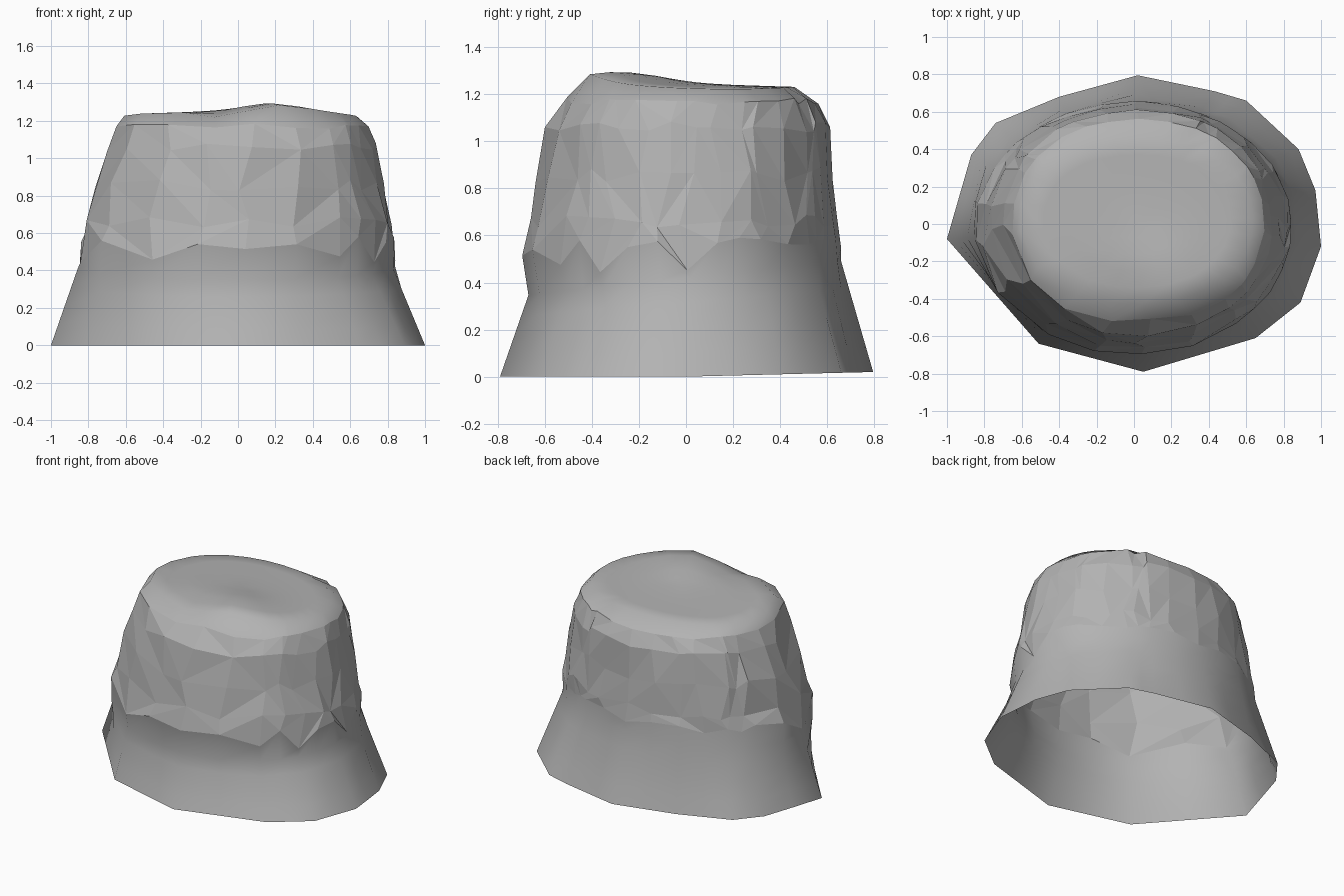
import bpy, bmesh, math, random

if "Cube" in bpy.data.objects:
    bpy.data.objects.remove(bpy.data.objects["Cube"])

random.seed(11)

# Flared brim outline, seen from above
OUTLINE = [(1, -.12), (.97, .18), (.88, .40), (.60, .66), (.43, .71), (.02, .795),
           (-.40, .68), (-.74, .54), (-.87, .37), (-1, -.08), (-.51, -.64),
           (.05, -.79), (.65, -.61), (.89, -.42)]

# Crown rings: z, min x, max x, min y, max y, roughness, squareness
RINGS = [(.42, -.86, .84, -.67, .66, .003, 2.0),
         (.53, -.85, .845, -.695, .655, .008, 2.0),
         (.66, -.81, .82, -.66, .645, .012, 2.05),
         (.86, -.76, .775, -.632, .628, .014, 2.1),
         (1.06, -.695, .735, -.595, .607, .010, 2.15),
         (1.17, -.652, .695, -.54, .56, .006, 2.15)]

# Columns run through each outline corner and each edge midpoint
columns = []
for i, (x, y) in enumerate(OUTLINE):
    nx, ny = OUTLINE[(i + 1) % len(OUTLINE)]
    columns += [(x, y), ((x + nx) / 2, (y + ny) / 2)]
N = len(columns)
angles = [math.atan2(y, x) for x, y in columns]


def oval(a, x0, x1, y0, y1, scale=1.0, p=2.15):
    """Point on a slightly squared oval in direction a."""
    rx, ry = (x1 - x0) / 2, (y1 - y0) / 2
    c, s = math.cos(a), math.sin(a)
    r = scale * (abs(c / rx) ** p + abs(s / ry) ** p) ** (-1 / p)
    return (x0 + x1) / 2 + r * c, (y0 + y1) / 2 + r * s


def spot(x, y, cx, cy, width):
    """Soft round falloff around a point."""
    return math.exp(-((x - cx) ** 2 + (y - cy) ** 2) / width)


def top_height(x, y):
    """Uneven top, highest near the front, with a dent at the front lip."""
    return (1.245 - .03 * y - .05 * x * x + .045 * spot(x, y, .16, -.28, .06)
            - .05 * spot(x, y, -.08, -.45, .03))


def build(name, rings, smooth, tip=None):
    """Loft closed rings, splitting quads in a varied direction."""
    bm = bmesh.new()
    loops = [[bm.verts.new(p) for p in ring] for ring in rings]
    for lo, hi in zip(loops, loops[1:]):
        for i in range(N):
            j = (i + 1) % N
            if smooth:
                bm.faces.new((lo[i], lo[j], hi[j], hi[i]))
            elif random.random() < .5:
                bm.faces.new((lo[i], lo[j], hi[j]))
                bm.faces.new((lo[i], hi[j], hi[i]))
            else:
                bm.faces.new((lo[i], lo[j], hi[i]))
                bm.faces.new((lo[j], hi[j], hi[i]))
    if tip:
        centre = bm.verts.new(tip)
        for i in range(N):
            bm.faces.new((loops[-1][i], loops[-1][(i + 1) % N], centre))
    for f in bm.faces:
        f.smooth = smooth
    mesh = bpy.data.meshes.new(name)
    bm.to_mesh(mesh)
    bm.free()
    mesh.materials.append(grey)
    obj = bpy.data.objects.new(name, mesh)
    bpy.context.collection.objects.link(obj)
    return obj


grey = bpy.data.materials.new("felt grey")
grey.diffuse_color = (.45, .45, .45, 1)
grey.use_nodes = True
grey.node_tree.nodes["Principled BSDF"].inputs["Base Color"].default_value = grey.diffuse_color

# Crown rings with jitter; the lowest follows a join that is lower in front
crown = []
for k, (z, x0, x1, y0, y1, rough, p) in enumerate(RINGS):
    ring = []
    for a in angles:
        turn = a + (random.uniform(-.07, .07) if k > 1 else 0)
        x, y = oval(turn, x0, x1, y0, y1, 1 + random.uniform(-rough, rough), p)
        lift = .11 * y if k == 0 else random.uniform(-2.5, 2.5) * rough
        if k == 1:  # ragged lower edge of the crown
            lift += random.choice((-.07, 0, .03)) if y < .1 else .04
        if k == 5:  # dented front lip
            y += .03 * spot(x, y, .08, -.54, .04)
        ring.append((x, y, z + lift))
    crown.append(ring)

# Brim: soft folds from the wide open edge up to the crown
brim = []
for t in (0, .25, .5, .75, 1):
    ring = []
    for i, (x, y) in enumerate(columns):
        ux, uy, uz = crown[0][i]
        fold = 1 - .025 * (i % 2) * math.sin(math.pi * t)
        z0 = .025 * max(0, y)
        ring.append(((x + (ux - x) * t) * fold, (y + (uy - y) * t) * fold,
                     z0 + (uz - z0) * t))
    brim.append(ring)
brim.append(crown[1])

# Crown top: soft uneven cap
top = []
for scale in (1, .8, .6, .4, .2):
    ring = []
    for a in angles:
        x, y = oval(a, -.61, .635, -.43, .46, scale)
        ring.append((x, y, top_height(x, y)))
    top.append(ring)

build("brim", brim, True)
build("crown_wall", crown[1:], False)
build("crown_top", [crown[-1]] + top, True, (.0125, .015, top_height(0, 0)))
